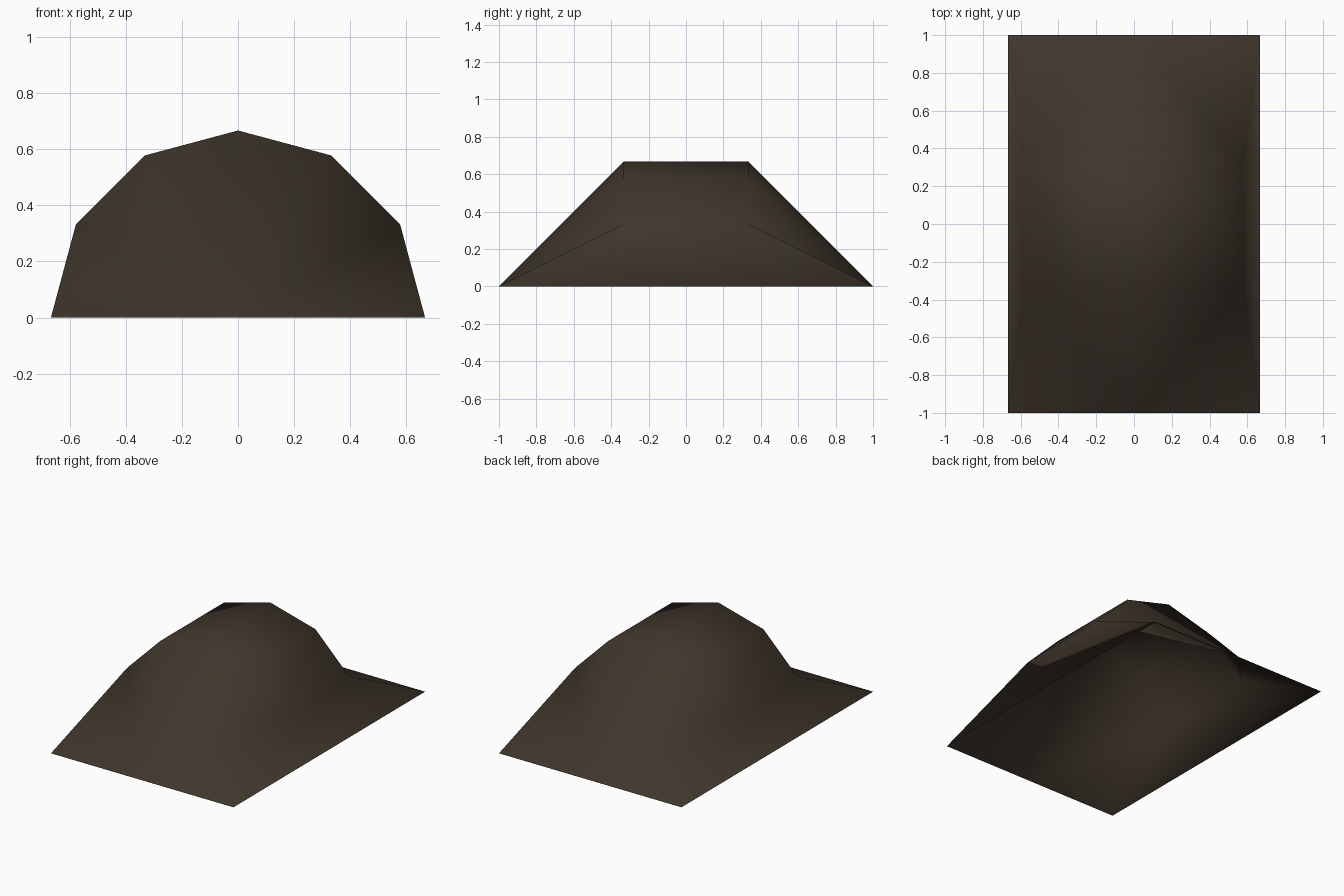
import bpy, bmesh, math

if "Cube" in bpy.data.objects:
    bpy.data.objects.remove(bpy.data.objects["Cube"])

R = 2 / 3          # arch radius
SEGMENTS = 6       # sides of the half-round arch
RIDGE = 1 / 3      # half length of the vaulted middle
FOOT = 1.0         # half length on the ground

mat = bpy.data.materials.new("dark brown canvas")
mat.diffuse_color = (0.05, 0.037, 0.024, 1)
mat.use_nodes = True
mat.node_tree.nodes["Principled BSDF"].inputs["Base Color"].default_value = mat.diffuse_color

bm = bmesh.new()


def arch(side):
    """Half-round row of vertices whose feet spread out to the ground corners."""
    row = []
    for i in range(SEGMENTS + 1):
        a = math.pi * i / SEGMENTS
        y = FOOT if i in (0, SEGMENTS) else RIDGE
        row.append(bm.verts.new((R * math.cos(a), side * y, R * math.sin(a))))
    return row


front, back = arch(-1), arch(1)

# Vaulted middle
for i in range(SEGMENTS):
    bm.faces.new((front[i], back[i], back[i + 1], front[i + 1]))

# Sloping ends: fans from the middle of each ground edge (underside stays open)
for row, side in ((front, -1), (back, 1)):
    mid = bm.verts.new((0, side * FOOT, 0))
    for a, b in zip(row, row[1:]):
        bm.faces.new((mid, a, b) if side < 0 else (mid, b, a))

# Smooth shading over the whole shell
for f in bm.faces:
    f.smooth = True

mesh = bpy.data.meshes.new("tent_shell")
bm.to_mesh(mesh)
bm.free()
mesh.materials.append(mat)
shell = bpy.data.objects.new("tent_shell", mesh)
bpy.context.collection.objects.link(shell)
